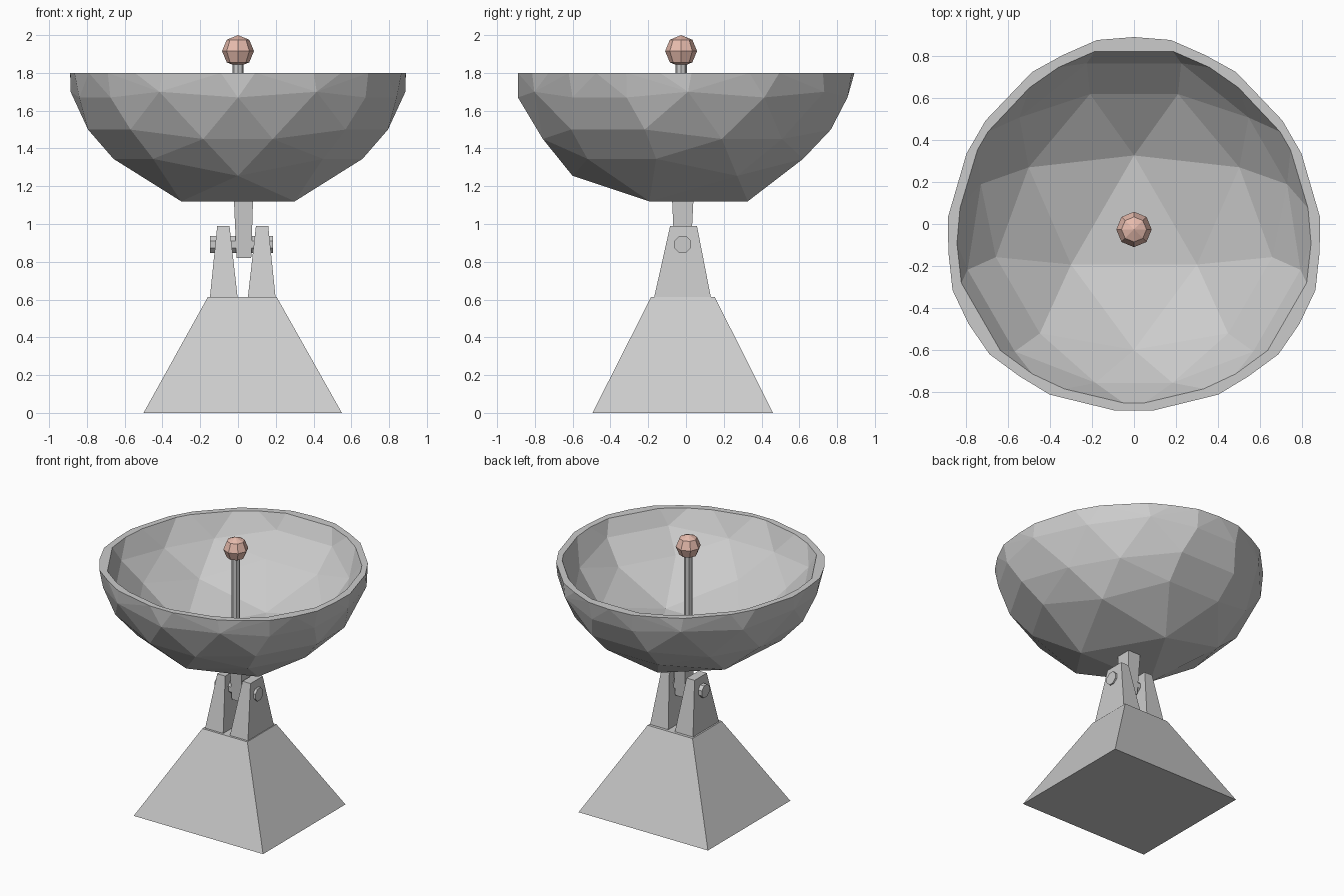
import bpy, bmesh, math
from mathutils import Vector, Matrix

if "Cube" in bpy.data.objects:
    bpy.data.objects.remove(bpy.data.objects["Cube"])

DARK = (0.55, 0.55, 0.55, 1)


def finish(bm, name, color=None):
    bmesh.ops.recalc_face_normals(bm, faces=bm.faces[:])
    me = bpy.data.meshes.new(name)
    bm.to_mesh(me)
    bm.free()
    ob = bpy.data.objects.new(name, me)
    bpy.context.collection.objects.link(ob)
    if color:
        mat = bpy.data.materials.new(name + "_paint")
        mat.diffuse_color = color
        mat.use_nodes = True
        mat.node_tree.nodes["Principled BSDF"].inputs["Base Color"].default_value = mat.diffuse_color
        me.materials.append(mat)
    return ob


def taper(name, low, high, z0, z1):
    """Tapered block; low and high are (x0, x1, y0, y1)."""
    bm = bmesh.new()
    rings = []
    for (x0, x1, y0, y1), z in ((low, z0), (high, z1)):
        rings.append([bm.verts.new((x, y, z))
                      for x, y in ((x0, y0), (x1, y0), (x1, y1), (x0, y1))])
    a, b = rings
    bm.faces.new(a)
    bm.faces.new(b)
    for i in range(4):
        j = (i + 1) % 4
        bm.faces.new((a[i], a[j], b[j], b[i]))
    return finish(bm, name)


def cylinder(name, r, length, centre, rot=Matrix.Identity(4)):
    bm = bmesh.new()
    bmesh.ops.create_cone(bm, cap_ends=True, segments=8, radius1=r, radius2=r,
                          depth=length, matrix=Matrix.Translation(centre) @ rot)
    return finish(bm, name, DARK)


# Foot and the two cheeks of the hinge
CX, CY = 0.025, -0.018
taper("base", (-0.5, 0.55, -0.495, 0.46), (-0.16, 0.205, -0.185, 0.153), 0, 0.613)
for side, label in ((-1, "left"), (1, "right")):
    low = sorted((CX + side * 0.027, CX + side * 0.174))
    high = sorted((CX + side * 0.07, CX + side * 0.135))
    taper(label + "_cheek", (*low, -0.169, 0.132), (*high, -0.084, 0.058), 0.61, 0.99)

# Hinge pin and dish stem
turn = Matrix.Rotation(math.pi / 2, 4, 'Y') @ Matrix.Rotation(math.pi / 8, 4, 'Z')
cylinder("hinge_pin", 0.048, 0.332, (0.019, CY, 0.892), turn)
taper("stem", (-0.008, 0.07, -0.06, 0.024), (-0.022, 0.08, -0.074, 0.04), 0.82, 1.14)

# Faceted shell: one sixth of the points, mirrored and turned three times
RIM, AXIS_Y, FLOOR = 1.8, -0.02, 0.19
sector = [(0, .347, 1.12), (.503, .29, 1.255), (.21, .64, 1.345),
          (.547, .528, 1.45), (.225, .787, 1.5), (.165, .875, 1.67),
          (.753, .435, 1.67), (.47, .752, 1.7), (0, .912, RIM),
          (.176, .898, RIM), (.34, .826, RIM), (.487, .745, RIM), (.708, .514, RIM)]


def add_shell(bm, lift):
    """Open shell raised by lift and cut level at the rim."""
    part = bmesh.new()
    for k in range(3):
        spin = Matrix.Rotation(k * math.tau / 3, 3, 'Z')
        for x, y, z in sector:
            for s in (-1, 1):
                part.verts.new(spin @ Vector((s * x, y, z)) + Vector((0, AXIS_Y, lift)))
    bmesh.ops.remove_doubles(part, verts=part.verts[:], dist=0.02)
    bmesh.ops.convex_hull(part, input=part.verts[:])
    top = [f for f in part.faces if all(v.co.z > RIM + lift - 1e-4 for v in f.verts)]
    bmesh.ops.delete(part, geom=top, context='FACES')
    loose = [v for v in part.verts if not v.link_faces]
    bmesh.ops.delete(part, geom=loose, context='VERTS')
    if lift:
        bmesh.ops.bisect_plane(part, geom=part.verts[:] + part.edges[:] + part.faces[:],
                               plane_co=(0, 0, RIM), plane_no=(0, 0, 1), clear_outer=True)
    copy = {v: bm.verts.new(v.co) for v in part.verts}
    for f in part.faces:
        bm.faces.new([copy[v] for v in f.verts])
    part.free()


# Dish: outer skin, the same skin lifted for the hollow, and a flat rim between
bm = bmesh.new()
add_shell(bm, 0)
add_shell(bm, FLOOR)
rim = [e for e in bm.edges if e.is_boundary]
bmesh.ops.triangle_fill(bm, edges=rim, use_beauty=True, normal=(0, 0, 1))
finish(bm, "dish", DARK)

# Feed rod and receiver ball
cylinder("feed_rod", 0.03, 0.6, (0, -0.026, 1.57))
bm = bmesh.new()
bmesh.ops.create_uvsphere(bm, u_segments=8, v_segments=4, radius=0.0845,
                          matrix=Matrix.Translation((0, -0.026, 1.9155)))
finish(bm, "receiver_ball", (0.8, 0.5, 0.42, 1))
